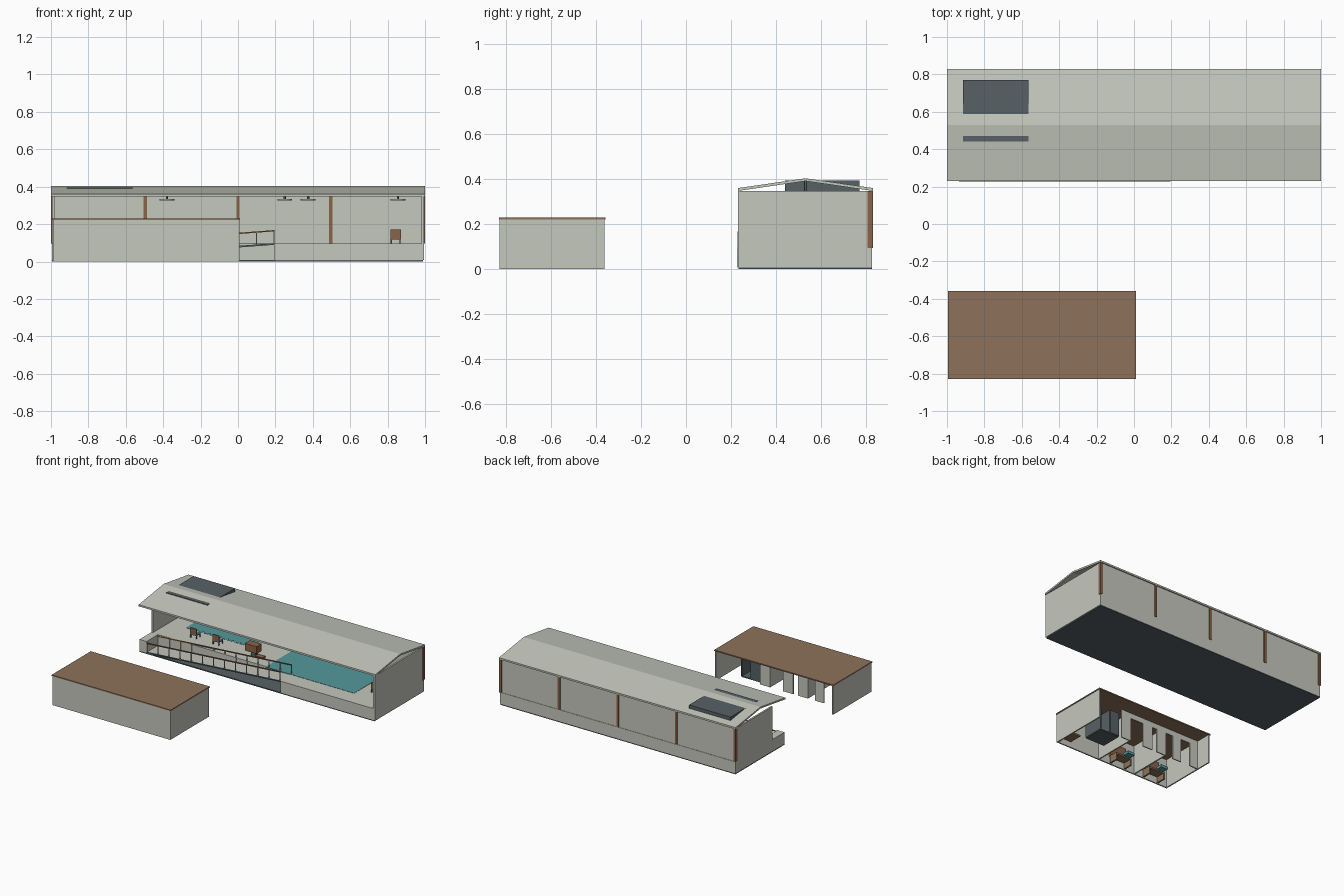
import bpy, bmesh, math
from mathutils import Vector

if "Cube" in bpy.data.objects:
    bpy.data.objects.remove(bpy.data.objects["Cube"])


def mat(name, col):
    m = bpy.data.materials.new(name)
    m.diffuse_color = (*col, 1)
    m.use_nodes = True
    m.node_tree.nodes["Principled BSDF"].inputs["Base Color"].default_value = m.diffuse_color
    return m


PLASTER = mat("pale_plaster", (0.56, 0.58, 0.51))
WOOD = mat("brown_roof", (0.27, 0.17, 0.105))
TIMBER = mat("timber", (0.26, 0.125, 0.065))
SLATE = mat("slate_grey", (0.095, 0.12, 0.13))
WATER = mat("pool_teal", (0.09, 0.32, 0.34))


def prism(name, pts, vec, m):
    """Extrude a flat outline along a vector."""
    bm = bmesh.new()
    f = bm.faces.new([bm.verts.new(p) for p in pts])
    r = bmesh.ops.extrude_face_region(bm, geom=[f])
    for v in r["geom"]:
        if isinstance(v, bmesh.types.BMVert):
            v.co += Vector(vec)
    bmesh.ops.recalc_face_normals(bm, faces=bm.faces)
    me = bpy.data.meshes.new(name)
    bm.to_mesh(me)
    bm.free()
    me.materials.append(m)
    o = bpy.data.objects.new(name, me)
    bpy.context.collection.objects.link(o)
    return o


def box(name, x0, x1, y0, y1, z0, z1, m):
    return prism(name, [(x0, y0, z0), (x1, y0, z0), (x1, y1, z0), (x0, y1, z0)],
                 (0, 0, z1 - z0), m)


def disc(name, x, y, z, r, h, m):
    n = 16
    pts = [(x + r * math.cos(2 * math.pi * i / n), y + r * math.sin(2 * math.pi * i / n), z)
           for i in range(n)]
    return prism(name, pts, (0, 0, h), m)


# ---- Pool hall: base slab and raised deck, leaving a recess for the ramp
DECK = 0.095
box("base_slab", -0.995, 0.99, 0.232, 0.825, 0, 0.008, SLATE)
box("deck_main", -0.995, 0.99, 0.37, 0.825, 0.008, DECK, PLASTER)
box("deck_front", 0.195, 0.99, 0.232, 0.37, 0.008, DECK, PLASTER)
box("ramp_start_block", -0.995, -0.935, 0.232, 0.37, 0.008, DECK, PLASTER)

# Walls and gable roof
box("back_wall", -0.995, 0.995, 0.812, 0.822, DECK, 0.347, PLASTER)
box("right_wall", 0.982, 0.995, 0.23, 0.822, 0.008, 0.347, PLASTER)
box("left_wall", -0.995, -0.982, 0.375, 0.822, DECK, 0.347, PLASTER)
prism("gable_roof", [(-1, 0.23, 0.347), (-1, 0.23, 0.36), (-1, 0.53, 0.403),
                     (-1, 0.83, 0.36), (-1, 0.83, 0.347), (-1, 0.53, 0.391)],
      (2, 0, 0), PLASTER)
box("roof_unit", -0.915, -0.565, 0.44, 0.77, 0.347, 0.3945, SLATE)

# Timber columns along the back wall, visible on both sides
for i in range(5):
    x = -0.99 + i * 0.495
    box("back_column", x - 0.009, x + 0.009, 0.806, 0.829, DECK, 0.347, TIMBER)

# Pools
box("main_pool", -0.02, 0.73, 0.36, 0.74, DECK - 0.002, DECK + 0.002, WATER)
box("small_pool", -0.84, -0.29, 0.585, 0.74, DECK - 0.002, DECK + 0.002, WATER)
for i in range(11):
    x = -0.84 + i * 0.0505
    box("pool_edge_tile", x, x + 0.035, 0.57, 0.585, DECK - 0.002, DECK + 0.002, WATER)

# Ceiling lamps
for x in (-0.38, 0.25, 0.375, 0.855):
    disc("lamp_shade", x, 0.53, 0.327, 0.04, 0.006, PLASTER)
    disc("lamp_stem", x, 0.53, 0.333, 0.006, 0.06, SLATE)

# ---- Sloping ramp with two handrails
RX0, RX1, RZ0, RZ1 = -0.935, 0.195, 0.012, DECK


def ramp_z(x):
    return RZ0 + (RZ1 - RZ0) * (x - RX0) / (RX1 - RX0)


def slope_bar(name, y, dy, lift, t, m):
    prism(name, [(RX0, y, RZ0 + lift), (RX1, y, RZ1 + lift),
                 (RX1, y, RZ1 + lift - t), (RX0, y, RZ0 + lift - t)], (0, dy, 0), m)


slope_bar("ramp", 0.236, 0.134, 0, 0.006, PLASTER)
for y in (0.228, 0.366):
    slope_bar("handrail", y, 0.008, 0.073, 0.007, TIMBER)
    slope_bar("ramp_kerb", y, 0.008, 0.003, 0.008, SLATE)
    for i in range(13):
        x = RX0 + 0.003 + i * (RX1 - RX0 - 0.006) / 12
        box("rail_post", x - 0.003, x + 0.003, y + 0.001, y + 0.006,
            ramp_z(x), ramp_z(x) + 0.067, PLASTER)


# ---- Poolside chairs and counter
def chair(x, y, w=0.055, accent=WATER):
    box("chair_back", x - w / 2, x + w / 2, y, y + 0.008, 0.122, 0.17, TIMBER)
    box("chair_seat", x - w / 2, x + w / 2, y, y + 0.05, 0.118, 0.126, accent)
    for dx in (-w / 2 + 0.004, w / 2 - 0.004):
        for dy in (0.004, 0.046):
            box("chair_leg", x + dx - 0.003, x + dx + 0.003,
                y + dy - 0.003, y + dy + 0.003, DECK, 0.12, SLATE)


chair(-0.70, 0.46)
chair(-0.51, 0.46)
chair(0.843, 0.44, accent=TIMBER)
box("counter_top", -0.25, -0.15, 0.44, 0.50, 0.13, 0.185, TIMBER)
box("counter_stand", -0.21, -0.17, 0.455, 0.485, DECK, 0.13, SLATE)
box("counter_step", -0.18, -0.11, 0.45, 0.49, DECK, 0.107, TIMBER)

# ---- Changing block: three outer walls, open back, brown flat roof
H = 0.221
box("block_front_wall", -0.99, 0.008, -0.828, -0.818, 0, H, PLASTER)
box("block_left_wall", -0.99, -0.98, -0.818, -0.362, 0, H, PLASTER)
box("block_right_wall", -0.002, 0.008, -0.818, -0.362, 0, H, PLASTER)
box("block_roof", -0.994, 0.012, -0.83, -0.358, H, 0.23, WOOD)

# Inner partitions and wall panels between doorways
for x in (-0.69, -0.37):
    box("partition", x - 0.005, x + 0.005, -0.818, -0.48, 0, H, PLASTER)
for x0, x1 in ((-0.98, -0.91), (-0.83, -0.755), (-0.695, -0.61), (-0.57, -0.485), (-0.37, -0.29)):
    box("door_panel", x0, x1, -0.488, -0.48, 0, H, PLASTER)
for x0, x1 in ((-0.91, -0.83), (-0.755, -0.695), (-0.61, -0.57), (-0.485, -0.37)):
    box("door_lintel", x0, x1, -0.488, -0.48, 0.18, H, PLASTER)

# Slate stalls and bench in the end room
for x in (-0.28, -0.20, -0.12):
    box("stall_side", x - 0.004, x + 0.004, -0.66, -0.50, 0.01, 0.19, SLATE)
box("stall_door", -0.28, -0.20, -0.50, -0.494, 0.01, 0.19, SLATE)
box("stall_tray", -0.28, -0.12, -0.66, -0.50, 0.004, 0.012, SLATE)
box("end_bench", -0.10, -0.02, -0.80, -0.70, 0.03, 0.042, WOOD)

# Bench and basin in each room
for x in (-0.83, -0.53):
    box("room_bench", x - 0.07, x + 0.07, -0.81, -0.74, 0.045, 0.057, WOOD)
    for dx in (-0.064, 0.064):
        box("bench_leg", x + dx - 0.006, x + dx + 0.006, -0.81, -0.74, 0, 0.045, WOOD)
    box("basin", x - 0.03, x + 0.03, -0.71, -0.66, 0.03, 0.05, WATER)
    box("locker", x - 0.07, x + 0.07, -0.818, -0.80, 0.057, 0.16, TIMBER)
